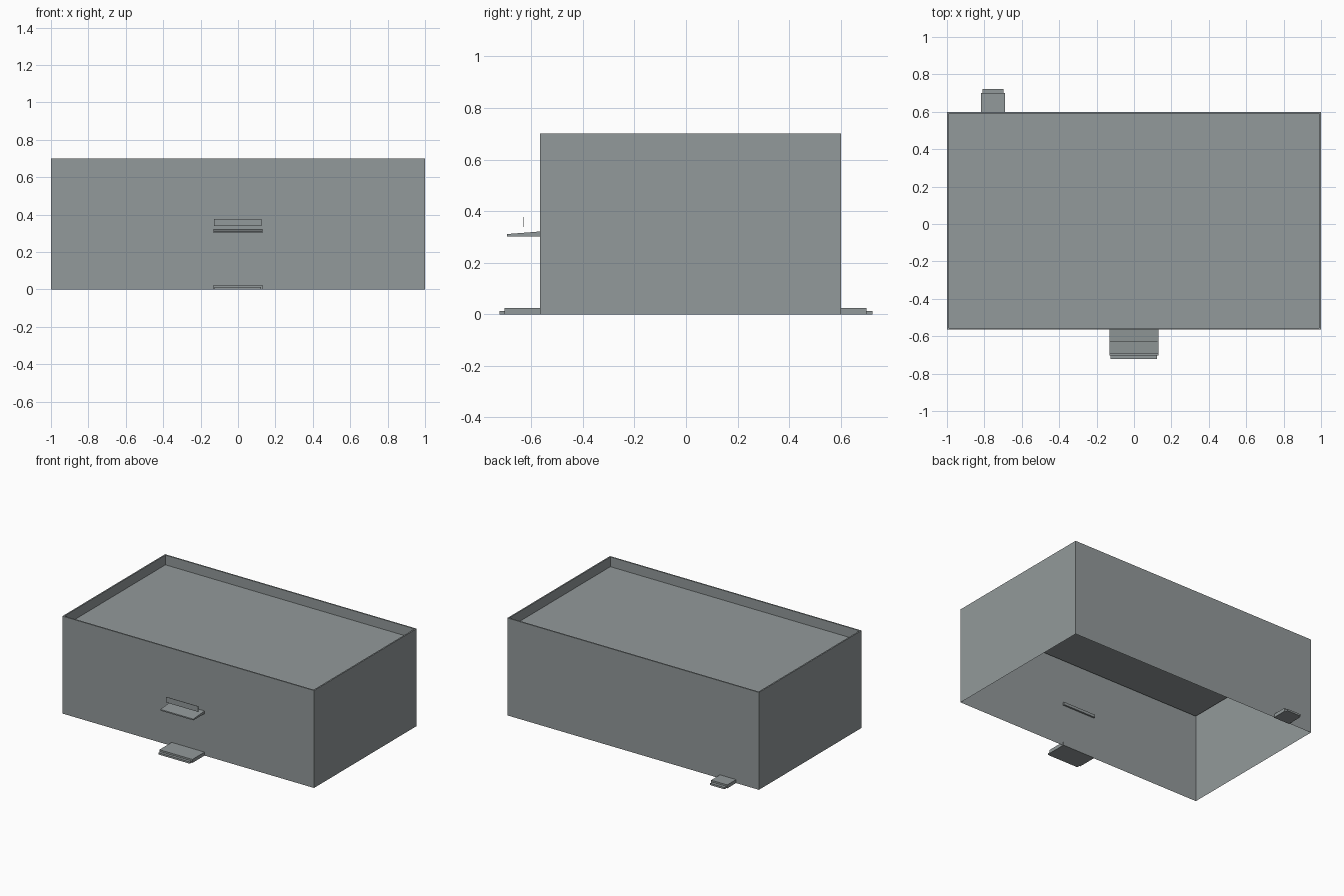
import bpy
import bmesh

cube = bpy.data.objects.get("Cube")
if cube:
    bpy.data.objects.remove(cube, do_unlink=True)

# Single wall colour
grey = bpy.data.materials.new("concrete_grey")
grey.use_nodes = True
COLOUR = (0.29, 0.32, 0.325, 1)
grey.diffuse_color = COLOUR
grey.node_tree.nodes["Principled BSDF"].inputs["Base Color"].default_value = COLOUR

FRONT, BACK = -0.565, 0.6
HEIGHT, ROOF_Z, RIM = 0.70, 0.63, 0.014


def finish(name, bm):
    mesh = bpy.data.meshes.new(name)
    bm.to_mesh(mesh)
    bm.free()
    mesh.materials.append(grey)
    obj = bpy.data.objects.new(name, mesh)
    bpy.context.collection.objects.link(obj)
    return obj


def prism(name, x0, x1, profile):
    """Extrude a (y, z) profile from x0 to x1."""
    bm = bmesh.new()
    face = bm.faces.new([bm.verts.new((x0, y, z)) for y, z in profile])
    grown = bmesh.ops.extrude_face_region(bm, geom=[face])["geom"]
    verts = [g for g in grown if isinstance(g, bmesh.types.BMVert)]
    bmesh.ops.translate(bm, verts=verts, vec=(x1 - x0, 0, 0))
    bmesh.ops.recalc_face_normals(bm, faces=bm.faces)
    return finish(name, bm)


def block(name, x0, x1, y0, y1, z0, z1):
    return prism(name, x0, x1, [(y0, z0), (y1, z0), (y1, z1), (y0, z1)])


# Building shell: open underneath, with a roof sunk behind a thin parapet
bm = bmesh.new()
bmesh.ops.create_cube(bm, size=1)
for v in bm.verts:
    v.co = (2 * v.co.x,
            BACK if v.co.y > 0 else FRONT,
            HEIGHT if v.co.z > 0 else 0)
bm.normal_update()
floor = [f for f in bm.faces if f.normal.z < -0.5]
bmesh.ops.delete(bm, geom=floor, context="FACES_ONLY")
roof = next(f for f in bm.faces if f.normal.z > 0.5)
bmesh.ops.inset_region(bm, faces=[roof], thickness=RIM)
grown = bmesh.ops.extrude_face_region(bm, geom=[roof])["geom"]
for v in grown:
    if isinstance(v, bmesh.types.BMVert):
        v.co.z = ROOF_Z
if roof.is_valid:
    bmesh.ops.delete(bm, geom=[roof], context="FACES_ONLY")
finish("building_shell", bm)


# Doorsteps: an upper slab with a lower, slightly narrower lip
def doorstep(name, x0, x1, wall, out):
    edge, tip = wall + 0.138 * out, wall + 0.158 * out
    if out > 0:
        edge, tip = 0.70, 0.722
    block(name + "_slab", x0, x1, wall - 0.005 * out, edge, 0, 0.025)
    block(name + "_lip", x0 + 0.007, x1 - 0.007, edge, tip, 0, 0.013)


doorstep("front_step", -0.132, 0.13, FRONT, -1)
doorstep("back_step", -0.818, -0.69, BACK, 1)

# Sloped door canopy and the thin plate floating above it
prism("door_canopy", -0.132, 0.13,
      [(FRONT + 0.012, 0.302), (-0.693, 0.302), (-0.693, 0.311), (FRONT + 0.012, 0.322)])
block("canopy_plate", -0.128, 0.126, -0.632, -0.629, 0.338, 0.378)
